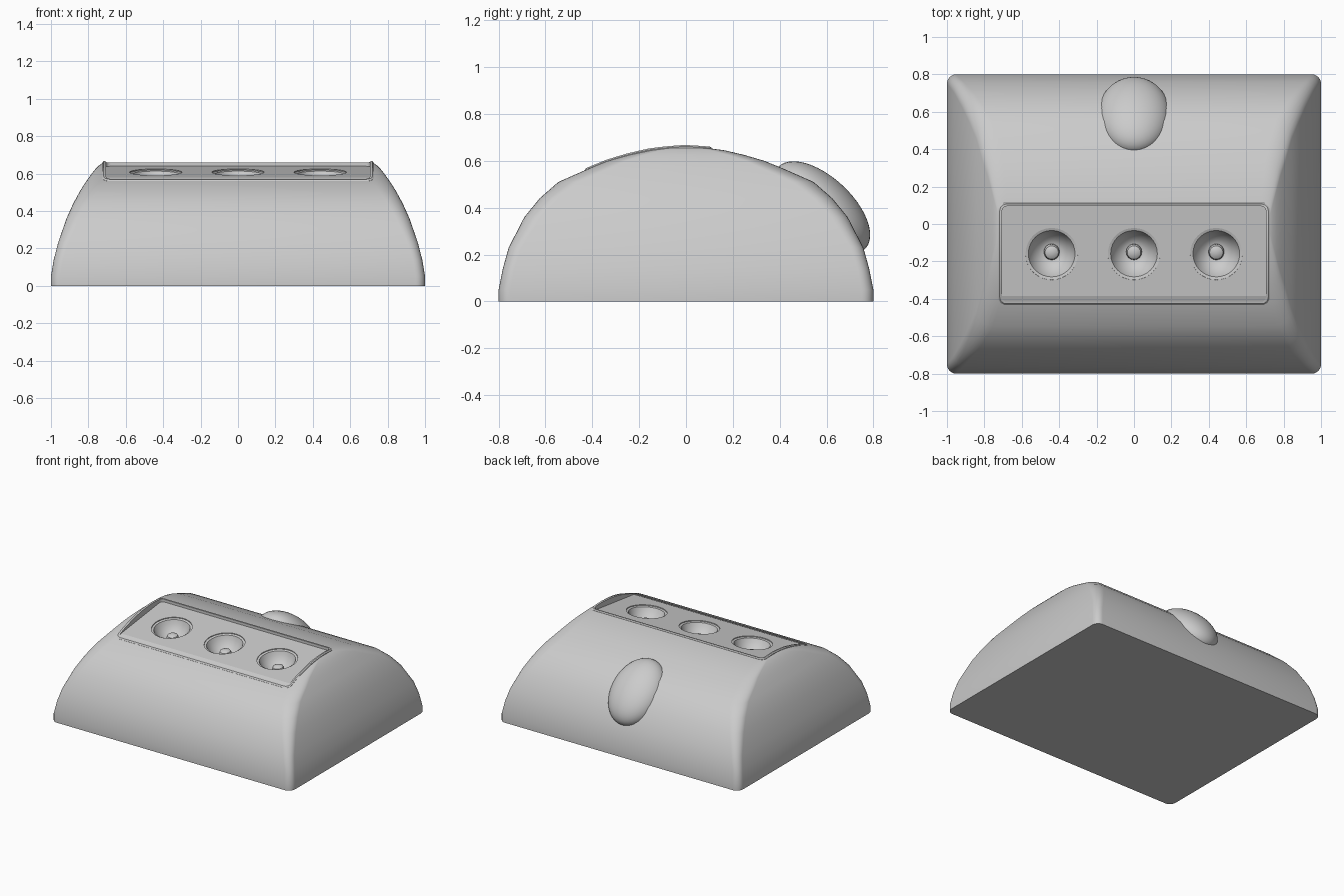
import bpy, bmesh, math
from mathutils import Matrix, Vector

cube = bpy.data.objects.get("Cube")
if cube:
    bpy.data.objects.remove(cube, do_unlink=True)

grey = bpy.data.materials.new("light grey")
grey.use_nodes = True
colour = (0.6, 0.6, 0.6, 1)
grey.diffuse_color = colour
grey.node_tree.nodes["Principled BSDF"].inputs["Base Color"].default_value = colour

# Body levels: height, half width, half depth, corner radius
LEVELS = [(0, 1, .8, .05), (.05, 1, .8, .05), (.14, .985, .782, .05),
          (.23, .962, .757, .055), (.36, .917, .69, .07), (.44, .881, .625, .08),
          (.51, .843, .545, .09), (.565, .807, .42, .09), (.6, .782, .335, .08),
          (.625, .762, .25, .07), (.645, .742, .165, .06), (.655, .727, .09, .04),
          (.66, .715, .02, .01)]


def surface(y):
    """Height of the body's crown at depth y."""
    y = abs(y)
    for (z0, _, y0, _), (z1, _, y1, _) in zip(LEVELS[1:], LEVELS[2:]):
        if y1 <= y <= y0:
            return z0 + (z1 - z0) * (y0 - y) / (y0 - y1)
    return LEVELS[-1][0]


def floor(y):
    """Height of the tilted panel floor."""
    return .575 + (y + .42) * .125


def outline(hx, hy, r, side=1, cy=0, arc=6):
    """Rounded rectangle, with its straight sides cut into equal parts."""
    corners = []
    for k, (sx, sy) in enumerate([(1, 1), (-1, 1), (-1, -1), (1, -1)]):
        for i in range(arc + 1):
            a = math.pi / 2 * (k + i / arc)
            corners.append(Vector((sx * (hx - r) + r * math.cos(a),
                                   cy + sy * (hy - r) + r * math.sin(a))))
    pts = []
    for i, p in enumerate(corners):
        q = corners[(i + 1) % len(corners)]
        steps = side if i % (arc + 1) == arc else 1
        pts += [p.lerp(q, s / steps) for s in range(steps)]
    return pts


def finish(name, bm, angle=35):
    bmesh.ops.recalc_face_normals(bm, faces=bm.faces)
    mesh = bpy.data.meshes.new(name)
    bm.to_mesh(mesh)
    bm.free()
    ob = bpy.data.objects.new(name, mesh)
    bpy.context.collection.objects.link(ob)
    mesh.materials.append(grey)
    smooth(ob, angle)
    return ob


def smooth(ob, angle=35):
    bpy.ops.object.select_all(action='DESELECT')
    bpy.context.view_layer.objects.active = ob
    ob.select_set(True)
    bpy.ops.object.shade_smooth_by_angle(angle=math.radians(angle))


def loft(name, rings, caps=True, closed=False):
    bm = bmesh.new()
    loops = [[bm.verts.new(p) for p in ring] for ring in rings]
    pairs = list(zip(loops, loops[1:])) + ([(loops[-1], loops[0])] if closed else [])
    for a, b in pairs:
        for i in range(len(a)):
            j = (i + 1) % len(a)
            bm.faces.new((a[i], a[j], b[j], b[i]))
    if caps:
        bm.faces.new(loops[0])
        bm.faces.new(loops[-1])
    return finish(name, bm)


def lathe(name, profile, matrix, n=32):
    rings = [[matrix @ Vector((r * math.cos(math.tau * i / n),
                               r * math.sin(math.tau * i / n), z)) for i in range(n)]
             for r, z in profile]
    return loft(name, rings)


def carve(ob, cutter):
    cutter.hide_render = True
    mod = ob.modifiers.new("cut", 'BOOLEAN')
    mod.operation, mod.solver, mod.object = 'DIFFERENCE', 'EXACT', cutter
    bpy.context.view_layer.objects.active = ob
    bpy.ops.object.modifier_apply(modifier=mod.name)
    bpy.data.objects.remove(cutter, do_unlink=True)


# Domed body
body = loft("body", [[(p.x, p.y, z) for p in outline(hx, hy, r)]
                     for z, hx, hy, r in LEVELS])

# Sunken panel with a tilted floor
CY = -.16
inner = outline(.705, .255, .025, 10, CY)
outer = outline(.725, .273, .04, 10, CY)
carve(body, loft("panel_cutter", [[(p.x, p.y, floor(p.y)) for p in inner],
                                  [(p.x, p.y, .8) for p in inner]]))

# Lamp cups with a small bulb in each
CUP = [(.14, .1), (.14, -.006), (.125, -.01), (.115, -.035), (.095, -.065),
       (.07, -.088), (.045, -.1)]
BULB = [(.042, -.11), (.042, -.075), (.036, -.06), (.022, -.052), (.005, -.05)]
for i, label in enumerate(("right", "middle", "left")):
    place = (Matrix.Translation((.44 * (i - 1), CY, floor(CY)))
             @ Matrix.Rotation(math.atan(.125), 4, 'X'))
    carve(body, lathe("cup_cutter", CUP, place))
    lathe(label + "_bulb", BULB, place, 16)
smooth(body)

# Thin raised rim following the crown around the panel
crest = outline(.718, .266, .035, 10, CY)
loft("panel_rim", [[(p.x, p.y, surface(p.y) - .02) for p in outer],
                   [(p.x, p.y, surface(p.y) + .001) for p in outer],
                   [(p.x, p.y, surface(p.y) + .007) for p in crest],
                   [(p.x, p.y, surface(p.y) + .005) for p in inner],
                   [(p.x, p.y, floor(p.y) - .01) for p in inner]],
     caps=False, closed=True)

# Egg-shaped sensor bulge on the back slope
bm = bmesh.new()
bmesh.ops.create_uvsphere(bm, u_segments=40, v_segments=24, radius=1)
bm.transform(Matrix.Translation((0, .58, .4))
             @ Matrix.Rotation(math.radians(-43), 4, 'X')
             @ Matrix.Diagonal((.195, .255, .13, 1)))
finish("sensor_bulge", bm)
